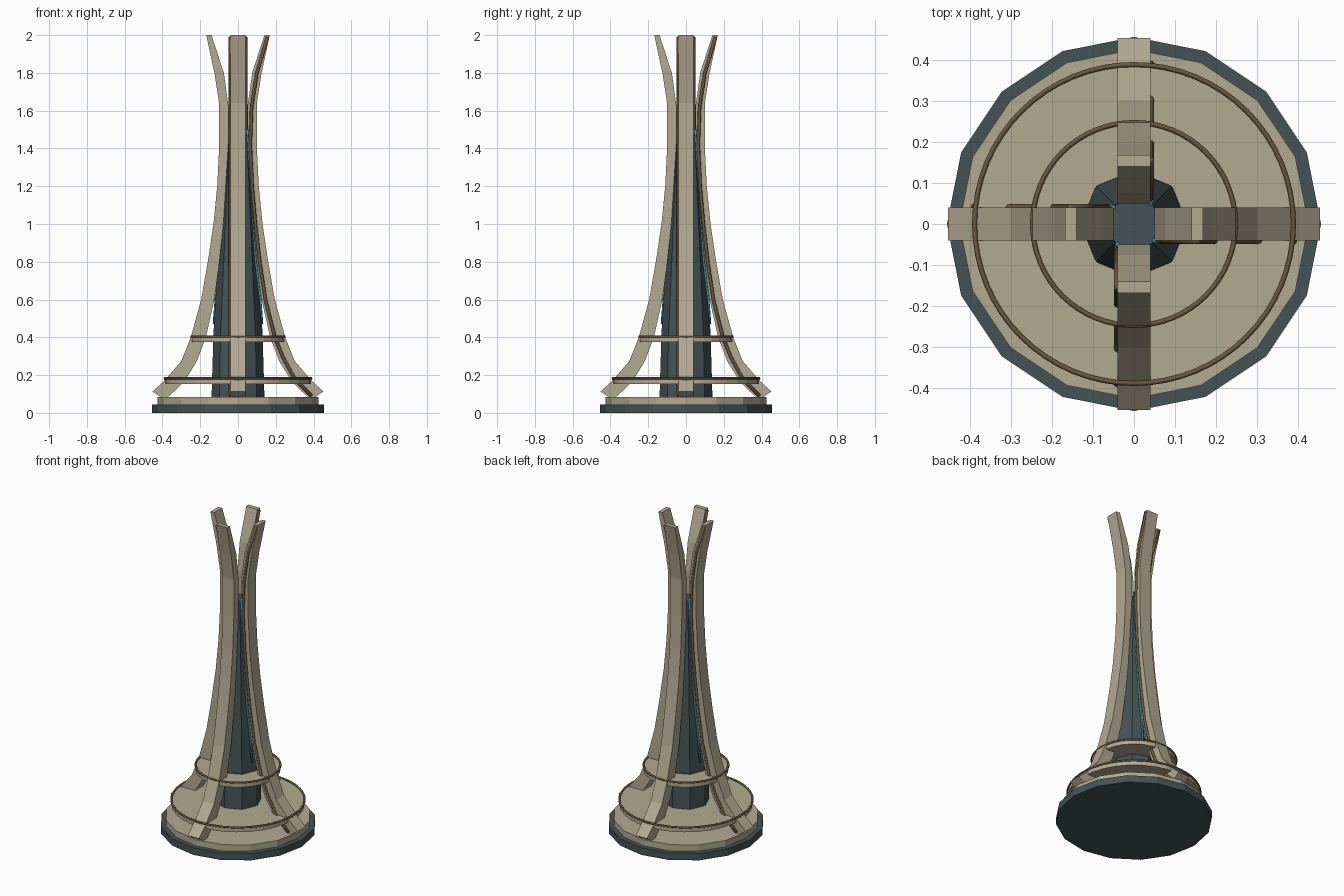
import bpy, bmesh, math
from mathutils import Matrix

old = bpy.data.objects.get("Cube")
if old:
    bpy.data.objects.remove(old, do_unlink=True)


def material(name, r, g, b):
    m = bpy.data.materials.new(name)
    m.use_nodes = True
    m.diffuse_color = (r, g, b, 1)
    m.node_tree.nodes["Principled BSDF"].inputs["Base Color"].default_value = (r, g, b, 1)
    return m


STONE = material("warm stone", .45, .40, .29)
SLATE = material("dark slate", .06, .085, .092)
BRONZE = material("bronze", .14, .095, .05)
TEAL = material("teal", .05, .30, .35)


def finish(bm, name, mat, smooth=False):
    bmesh.ops.recalc_face_normals(bm, faces=bm.faces)
    mesh = bpy.data.meshes.new(name)
    bm.to_mesh(mesh)
    bm.free()
    mesh.materials.append(mat)
    for p in mesh.polygons:
        p.use_smooth = smooth
    ob = bpy.data.objects.new(name, mesh)
    bpy.context.collection.objects.link(ob)
    return ob


def loft(bm, loops):
    """Skin closed loops of points and cap both ends."""
    rings = [[bm.verts.new(p) for p in loop] for loop in loops]
    n = len(rings[0])
    for a, b in zip(rings, rings[1:]):
        for i in range(n):
            j = (i + 1) % n
            bm.faces.new((a[i], a[j], b[j], b[i]))
    bm.faces.new(rings[0])
    bm.faces.new(rings[-1])


def prism(name, sides, levels, mat):
    """Stacked polygon rings given as (radius, height)."""
    bm = bmesh.new()
    step = 2 * math.pi / sides
    loft(bm, [[(r * math.cos(i * step), r * math.sin(i * step), z)
               for i in range(sides)] for r, z in levels])
    return finish(bm, name, mat)


def ring(name, radius, tube, z, segments=64, sides=8):
    bm = bmesh.new()
    grid = []
    for i in range(segments):
        a = 2 * math.pi * i / segments
        row = []
        for j in range(sides):
            b = 2 * math.pi * j / sides
            r = radius + tube * math.cos(b)
            row.append(bm.verts.new((r * math.cos(a), r * math.sin(a), z + tube * math.sin(b))))
        grid.append(row)
    for i in range(segments):
        a, b = grid[i], grid[(i + 1) % segments]
        for j in range(sides):
            k = (j + 1) % sides
            bm.faces.new((a[j], b[j], b[k], a[k]))
    return finish(bm, name, BRONZE, True)


def pipe(name, path, tube, y, mat, turn, sides=8):
    """Round rod following (x, z) points beside a fin."""
    bm = bmesh.new()
    loops = []
    for i, (x, z) in enumerate(path):
        x0, z0 = path[max(i - 1, 0)]
        x1, z1 = path[min(i + 1, len(path) - 1)]
        size = math.hypot(x1 - x0, z1 - z0)
        nx, nz = (z1 - z0) / size, -(x1 - x0) / size
        loop = []
        for j in range(sides):
            a = 2 * math.pi * j / sides
            d = tube * math.cos(a)
            loop.append((x + nx * d, y + tube * math.sin(a), z + nz * d))
        loops.append(loop)
    loft(bm, loops)
    bm.transform(turn)
    return finish(bm, name, mat, True)


# Plinth, core and the two floor discs
prism("base_plinth", 16, [(.455, 0), (.455, .045)], SLATE)
prism("base_step", 16, [(.425, .045), (.425, .085)], STONE)
prism("core_tower", 8, [(.14, .085), (.13, .42), (.065, 1.475)], SLATE)
for label, radius, z in (("lower", .388, .18), ("upper", .247, .402)):
    prism(label + "_disc", 32, [(radius, z - .028), (radius, z)], STONE)
    ring(label + "_disc_rim", radius, .006, z + .003)

# Fin profile as inner (x, z) and outer (x, z) pairs
FIN = [((.37, .085), (.41, .085)), ((.34, .112), (.453, .113)),
       ((.285, .165), (.39, .17)), ((.22, .27), (.30, .275)),
       ((.17, .40), (.25, .40)), ((.125, .60), (.195, .60)),
       ((.098, .80), (.16, .80)), ((.078, 1.0), (.13, 1.0)),
       ((.06, 1.2), (.11, 1.2)), ((.05, 1.4), (.10, 1.4)),
       ((.05, 1.62), (.10, 1.64)), ((.075, 1.8), (.125, 1.8)),
       ((.14, 2.0), (.168, 2.0))]
ROD = [(.39, .09), (.30, .18), (.24, .29), (.195, .40), (.145, .60),
       (.115, .80), (.092, 1.0), (.075, 1.2), (.065, 1.42),
       (.072, 1.62), (.1, 1.8), (.156, 1.99)]
LIGHT = [(.128, .47), (.118, .60), (.094, .80), (.076, 1.0), (.06, 1.2), (.05, 1.5)]
HALF = .04

# Four fins, each with a rod and a light strip on one side
for k, side in enumerate(("left", "back", "right", "front")):
    turn = Matrix.Rotation(k * math.pi / 2, 4, 'Z')
    bm = bmesh.new()
    loft(bm, [[(i[0], -HALF, i[1]), (o[0], -HALF, o[1]),
               (o[0], HALF, o[1]), (i[0], HALF, i[1])] for i, o in FIN])
    bm.transform(turn)
    finish(bm, side + "_fin", STONE)
    pipe(side + "_fin_rod", ROD, .009, -HALF, BRONZE, turn)
    pipe(side + "_light_strip", LIGHT, .006, -HALF, TEAL, turn)
